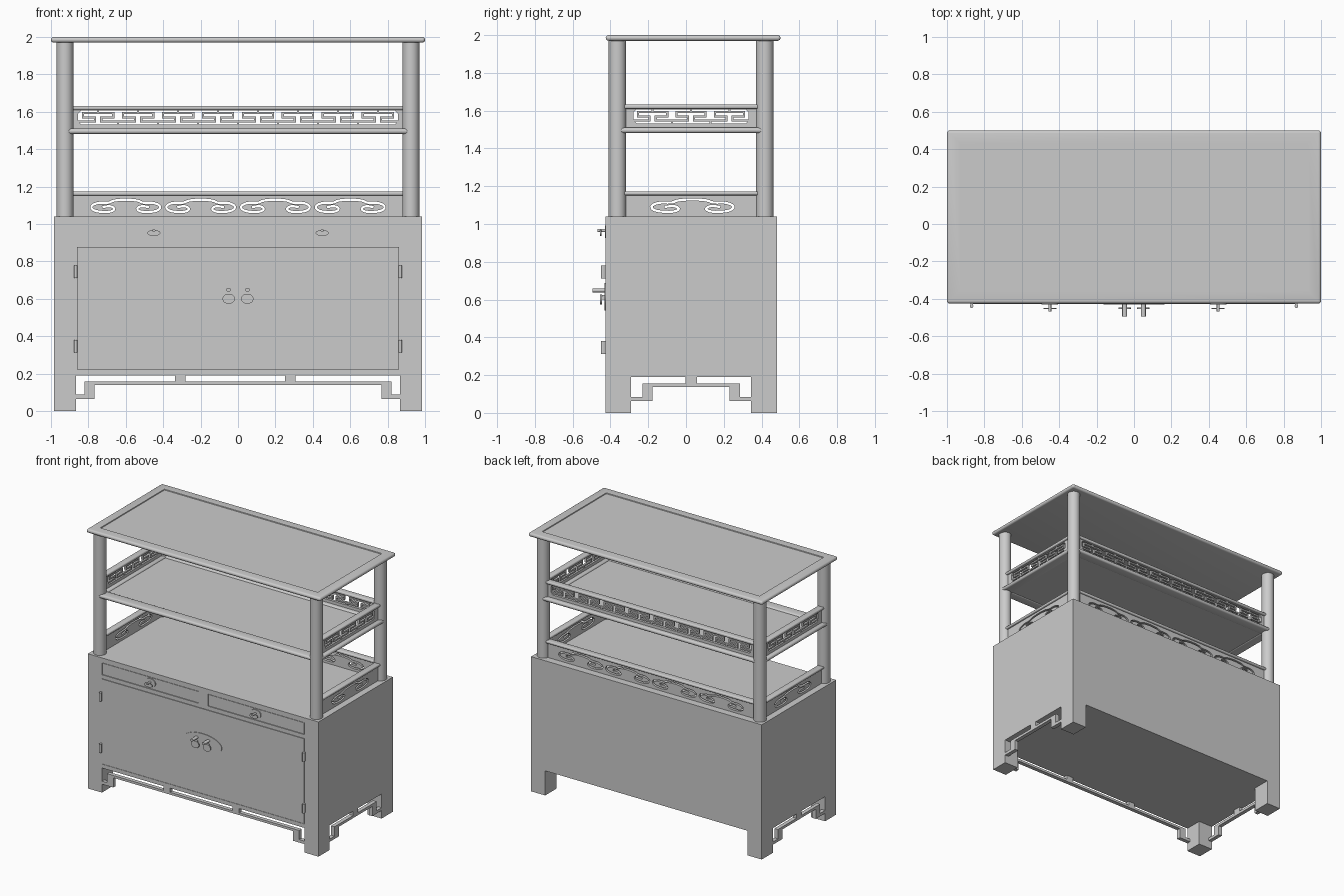
import bpy, bmesh, math
from mathutils import Matrix, Vector

if "Cube" in bpy.data.objects:
    bpy.data.objects.remove(bpy.data.objects["Cube"])

grey = bpy.data.materials.new("plain_grey")
grey.diffuse_color = (0.6, 0.6, 0.6, 1)
grey.use_nodes = True
grey.node_tree.nodes["Principled BSDF"].inputs["Base Color"].default_value = grey.diffuse_color


def add_mesh(name, mesh):
    mesh.materials.clear()
    mesh.materials.append(grey)
    ob = bpy.data.objects.new(name, mesh)
    bpy.context.collection.objects.link(ob)
    return ob


def finish(name, bm):
    mesh = bpy.data.meshes.new(name)
    bm.to_mesh(mesh)
    bm.free()
    return add_mesh(name, mesh)


def box_bm(x0, x1, y0, y1, z0, z1, bevel=0, seg=3):
    bm = bmesh.new()
    mat = Matrix.Translation(((x0 + x1) / 2, (y0 + y1) / 2, (z0 + z1) / 2))
    mat = mat @ Matrix.Diagonal((abs(x1 - x0), abs(y1 - y0), abs(z1 - z0), 1))
    bmesh.ops.create_cube(bm, size=1, matrix=mat)
    if bevel:
        bmesh.ops.bevel(bm, geom=bm.edges[:], offset=bevel, segments=seg,
                        profile=0.5, affect='EDGES')
    return bm


def box(name, *dims, **kw):
    return finish(name, box_bm(*dims, **kw))


def rod(name, loc, rx, ry, length, axis='Z', sides=32):
    """Round or oval rod centred on loc; rx, ry are its cross-section radii."""
    bm = bmesh.new()
    bmesh.ops.create_cone(bm, cap_ends=True, segments=sides, radius1=1, radius2=1, depth=1)
    rot = Matrix.Rotation(math.pi / 2, 4, 'X') if axis == 'Y' else Matrix()
    bm.transform(Matrix.Translation(loc) @ rot @ Matrix.Diagonal((rx, ry, length, 1)))
    return finish(name, bm)


def pierced_panel(name, length, z0, z1, holes, loc, turn, thick=0.02):
    """Upright board with cut-through holes, built from a filled flat curve."""
    cu = bpy.data.curves.new(name, 'CURVE')
    cu.dimensions, cu.fill_mode, cu.extrude = '2D', 'BOTH', thick / 2
    h = length / 2
    for loop in [[(-h, z0), (h, z0), (h, z1), (-h, z1)]] + holes:
        sp = cu.splines.new('POLY')
        sp.points.add(len(loop) - 1)
        for p, (u, v) in zip(sp.points, loop):
            p.co = (u, v, 0, 1)
        sp.use_cyclic_u = True
    tmp = bpy.data.objects.new(name + "_curve", cu)
    bpy.context.collection.objects.link(tmp)
    dg = bpy.context.evaluated_depsgraph_get()
    mesh = bpy.data.meshes.new_from_object(tmp.evaluated_get(dg))
    bpy.data.objects.remove(tmp)
    mesh.transform(Matrix.Translation(loc) @ Matrix.Rotation(turn, 4, 'Z')
                   @ Matrix.Rotation(math.pi / 2, 4, 'X'))
    add_mesh(name, mesh)


def cloud_hole(cx, s):
    """Curling cloud-shaped slot, one thick stroke mirrored about its middle."""
    half = [(0.02, 1.13), (0.07, 1.125), (0.09, 1.112), (0.15, 1.115), (0.19, 1.095),
            (0.17, 1.068), (0.09, 1.062), (0.055, 1.078), (0.08, 1.098), (0.125, 1.09)]
    for _ in range(2):  # corner cutting
        out = [half[0]]
        for a, b in zip(half, half[1:]):
            a, b = Vector(a), Vector(b)
            out += [tuple(a.lerp(b, 0.25)), tuple(a.lerp(b, 0.75))]
        half = out + [half[-1]]
    path = [Vector((-u, v)) for u, v in reversed(half)] + [Vector(p) for p in half]
    left, right = [], []
    for i, p in enumerate(path):
        d = (path[min(i + 1, len(path) - 1)] - path[max(i - 1, 0)]).normalized()
        n = Vector((-d.y, d.x)) * 0.006
        left.append((cx + s * (p + n).x, (p + n).y))
        right.append((cx + s * (p - n).x, (p - n).y))
    return left + right[::-1]


def fret(name, length, count, loc, turn):
    """Key-pattern strip made of short bars inside the gallery window."""
    key = [(0, .2), (.42, .2), (.42, .5), (.12, .5), (.12, .82),
           (.88, .82), (.88, .5), (.58, .5), (.58, .2), (1, .2)]
    bm, w, step = bmesh.new(), 0.0055, length / count
    bars = []
    for i in range(count):
        pts = [(-length / 2 + (i + u) * step, 1.533 + v * 0.073) for u, v in key]
        bars += list(zip(pts, pts[1:]))
        mid = -length / 2 + (i + .5) * step
        bars.append(((mid, 1.595), (mid, 1.61)))
        bars.append(((mid - step / 2, 1.53), (mid - step / 2, 1.545)))
    for (u0, v0), (u1, v1) in bars:
        mat = Matrix.Translation(((u0 + u1) / 2, 0, (v0 + v1) / 2))
        mat = mat @ Matrix.Diagonal((abs(u1 - u0) + 2 * w, 0.016, abs(v1 - v0) + 2 * w, 1))
        bmesh.ops.create_cube(bm, size=1, matrix=mat)
    bm.transform(Matrix.Translation(loc) @ Matrix.Rotation(turn, 4, 'Z'))
    finish(name, bm)


X, YF, YB = 0.925, -0.363, 0.417      # post centres
YM = (YF + YB) / 2
FRONT, BACK, W = -0.425, 0.483, 0.985  # cabinet faces

# Cabinet body and legs
box("cabinet_body", -W, W, FRONT + 0.007, BACK, 0.19, 1.04)
for s in (-1, 1):
    box("front_leg", s * 0.865, s * W, FRONT, -0.29, 0, 0.19)
    box("back_leg", s * 0.865, s * W, 0.345, BACK, 0, 0.19)

# Face frame, drawers and doors
FY = (FRONT, FRONT + 0.007)
box("top_frame_rail", -0.865, 0.865, *FY, 1.003, 1.04)
box("middle_frame_rail", -0.865, 0.865, *FY, 0.88, 0.91)
box("bottom_frame_rail", -0.865, 0.865, *FY, 0.19, 0.22)
box("drawer_divider", -0.04, 0.04, *FY, 0.91, 1.003)
for s in (-1, 1):
    box("side_frame_stile", s * 0.865, s * W, *FY, 0.19, 1.04)
    box("drawer_front", s * 0.044, s * 0.861, FRONT + 0.003, FRONT + 0.007, 0.914, 0.999)
    box("door", s * 0.001, s * 0.862, FRONT - 0.002, FRONT + 0.007, 0.223, 0.878)
    # Hinges
    for z in (0.347, 0.745):
        rod("hinge", (s * 0.868, FRONT - 0.014, z), 0.009, 0.011, 0.068, sides=16)
        box("hinge_leaf", s * 0.862, s * 0.874, FRONT - 0.012, FRONT, z - 0.034, z + 0.034)
    # Drawer pulls
    x = s * 0.45
    rod("drawer_pull_plate", (x, FRONT, 0.96), 0.044, 0.033, 0.009, 'Y')
    rod("drawer_pull_stem", (x, FRONT - 0.02, 0.965), 0.008, 0.008, 0.045, 'Y', 16)
    rod("drawer_pull_drop", (x, FRONT - 0.026, 0.952), 0.035, 0.016, 0.006, 'Y')
    # Door pulls
    x = s * 0.05
    rod("door_pull_stem", (x, FRONT - 0.033, 0.648), 0.013, 0.010, 0.072, 'Y', 16)
    rod("door_pull_drop", (x, FRONT - 0.025, 0.6), 0.033, 0.027, 0.008, 'Y')
    box("door_pull_mount", x - 0.01, x + 0.01, FRONT - 0.028, FRONT, 0.6, 0.625)
rod("door_plate", (0, FRONT - 0.002, 0.615), 0.163, 0.073, 0.009, 'Y', 48)

# Stepped apron under the front
AY = (FRONT, FRONT + 0.03)
box("front_apron_rail", -0.82, 0.82, *AY, 0.14, 0.158)
for s in (-1, 1):
    box("front_apron_drop", s * 0.768, s * 0.82, *AY, 0.065, 0.14)
    box("front_apron_foot", s * 0.82, s * 0.865, *AY, 0.065, 0.088)
    box("front_apron_block", s * 0.295 - 0.043, s * 0.295 + 0.013, *AY, 0.158, 0.19)
    # Stepped apron under each side
    AX = (s * (W - 0.03), s * W)
    box("side_apron_rail", *AX, -0.23, 0.285, 0.136, 0.156)
    box("side_apron_block", *AX, -0.003, 0.058, 0.156, 0.19)
    for t in (-1, 1):
        c = 0.0275
        box("side_apron_drop", *AX, c + t * 0.204, c + t * 0.2575, 0.062, 0.136)
        box("side_apron_foot", *AX, c + t * 0.2575, c + t * 0.3175, 0.062, 0.084)

# Posts
for s in (-1, 1):
    for y in (YF, YB):
        rod("post", (s * X, y, 1.508), 0.045, 0.046, 0.946)

# Open shelf with rounded edge rails
box("shelf_board", -X, X, YF, YB, 1.486, 1.5)
for y in (YF, YB):
    box("shelf_long_rail", -X, X, y - 0.041, y + 0.041, 1.482, 1.51, bevel=0.0125)
for s in (-1, 1):
    box("shelf_side_rail", s * X - 0.041, s * X + 0.041, YF, YB, 1.482, 1.51, bevel=0.0125)


# Galleries on the back and both sides
def window(h):
    c = 0.015
    return [(-h, 1.533 + c), (-h + c, 1.533), (h - c, 1.533), (h, 1.533 + c),
            (h, 1.606 - c), (h - c, 1.606), (-h + c, 1.606), (-h, 1.606 - c)]


long_len, side_len = 2 * X, YB - YF
back_clouds = [cloud_hole(-0.6 + 0.4 * i, 1) for i in range(4)]
sides = [("back", (0, YB, 0), 0, long_len, 0.855, 8, back_clouds)]
for s in (-1, 1):
    sides.append(("side", (s * X, YM, 0), math.pi / 2, side_len, 0.305, 2 + 1,
                  [cloud_hole(0.007, 1.18)]))
for tag, loc, turn, length, win, count, clouds in sides:
    pierced_panel(tag + "_upper_gallery", length, 1.505, 1.615, [window(win)], loc, turn)
    fret(tag + "_fretwork", 2 * win, count, loc, turn)
    pierced_panel(tag + "_lower_gallery", length, 1.04, 1.16, clouds, loc, turn)
    for z0, z1 in ((1.61, 1.632), (1.152, 1.173)):
        bm = box_bm(-length / 2, length / 2, -0.025, 0.025, z0, z1, bevel=0.008)
        bm.transform(Matrix.Translation(loc) @ Matrix.Rotation(turn, 4, 'Z'))
        finish(tag + "_gallery_rail", bm)

# Top board with rounded edge and sunken centre panel
bm = box_bm(-1, 1, -0.425, 0.5, 1.97, 2.0, bevel=0.0145, seg=4)
bm.normal_update()
top = max((f for f in bm.faces if f.normal.z > 0.9), key=lambda f: f.calc_area())
bmesh.ops.inset_region(bm, faces=[top], thickness=0.08)
bmesh.ops.inset_region(bm, faces=[top], thickness=0.003, depth=-0.006)
finish("top_board", bm)

# Smooth the round parts, keep hard edges
for ob in bpy.context.scene.objects:
    ob.select_set(True)
    bpy.context.view_layer.objects.active = ob
bpy.ops.object.shade_smooth_by_angle(angle=math.radians(35))
